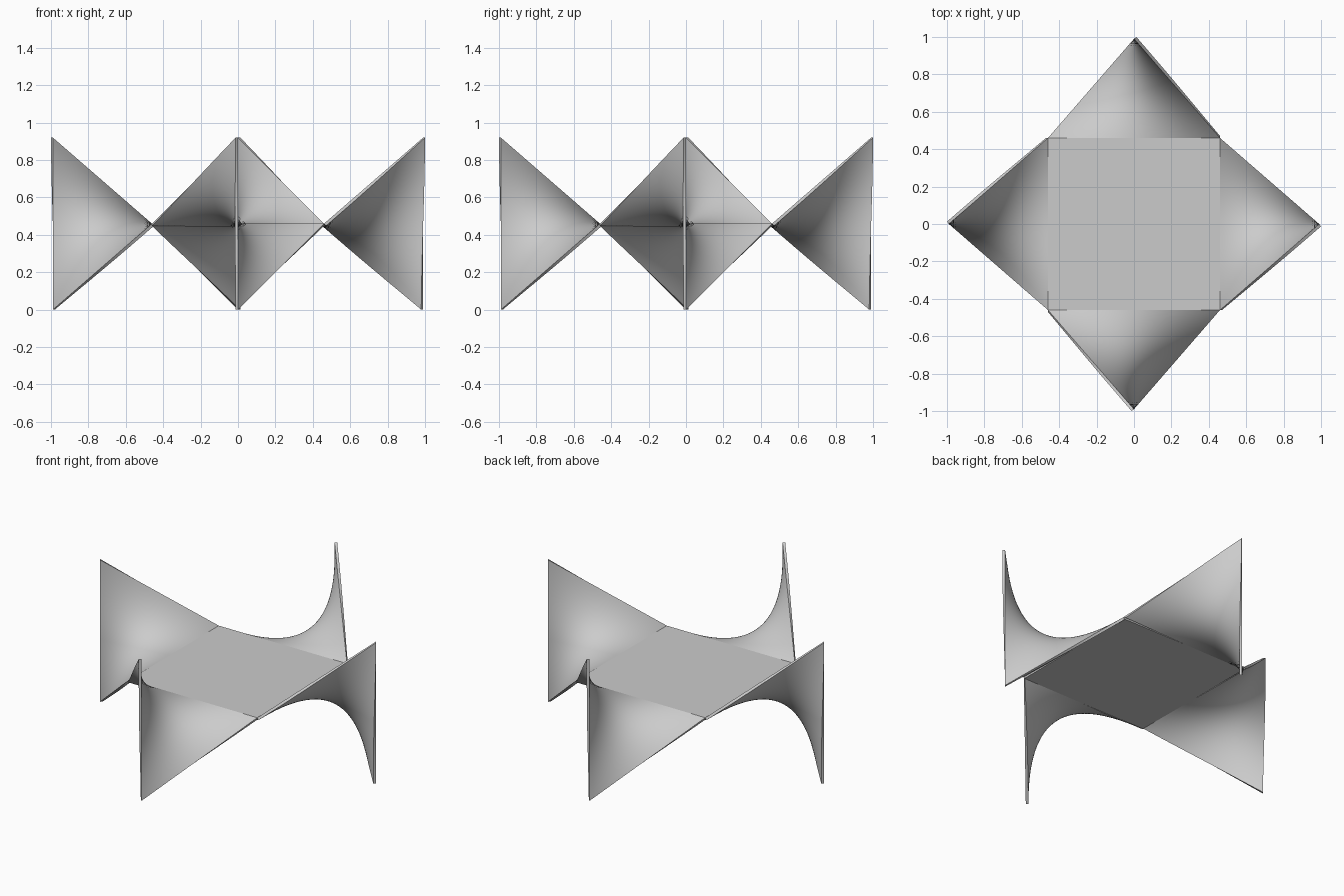
import bpy
import bmesh
import math
from mathutils import Vector, Matrix

HALF = 0.46      # half the plate width and half the tip height
REACH = 0.99     # distance from centre to each tip
THICK = 0.016
STEPS = 32

old = bpy.data.objects.get("Cube")
if old:
    bpy.data.objects.remove(old, do_unlink=True)

# One plain grey
grey = bpy.data.materials.new("plain grey")
grey.use_nodes = True
colour = (0.6, 0.6, 0.6, 1)
grey.diffuse_color = colour
grey.node_tree.nodes["Principled BSDF"].inputs["Base Color"].default_value = colour


def add_object(name, bm):
    mesh = bpy.data.meshes.new(name)
    bm.to_mesh(mesh)
    bm.free()
    mesh.materials.append(grey)
    obj = bpy.data.objects.new(name, mesh)
    bpy.context.scene.collection.objects.link(obj)
    return obj


def twisted_point(u, v):
    # Straight rulings from the plate side to the upright tip edge
    inner = Vector((u * HALF, -HALF, HALF))
    outer = Vector((0, -REACH, HALF - u * HALF))
    return inner.lerp(outer, v)


def add_wing(name, angle):
    bm = bmesh.new()
    grid = [[bm.verts.new(twisted_point(2 * i / STEPS - 1, j / STEPS))
             for i in range(STEPS + 1)] for j in range(STEPS + 1)]
    for j in range(STEPS):
        for i in range(STEPS):
            bm.faces.new((grid[j][i], grid[j + 1][i],
                          grid[j + 1][i + 1], grid[j][i + 1]))
    bm.transform(Matrix.Rotation(angle, 4, "Z"))
    wing = add_object(name, bm)
    # Thicken downwards, away from the upper face
    solid = wing.modifiers.new("thickness", "SOLIDIFY")
    solid.thickness = THICK
    solid.offset = -1
    bpy.ops.object.select_all(action="DESELECT")
    wing.select_set(True)
    bpy.context.view_layer.objects.active = wing
    bpy.ops.object.modifier_apply(modifier=solid.name)
    bpy.ops.object.shade_smooth_by_angle(angle=math.radians(30))


# Flat centre plate
bm = bmesh.new()
bmesh.ops.create_cube(bm, size=1)
bmesh.ops.scale(bm, vec=(2 * HALF, 2 * HALF, THICK), verts=bm.verts)
bmesh.ops.translate(bm, vec=(0, 0, HALF - THICK / 2), verts=bm.verts)
add_object("centre_plate", bm)

# Four twisted wings around the plate
for k, side in enumerate(("front", "left", "back", "right")):
    add_wing(side + "_wing", k * math.pi / 2)
